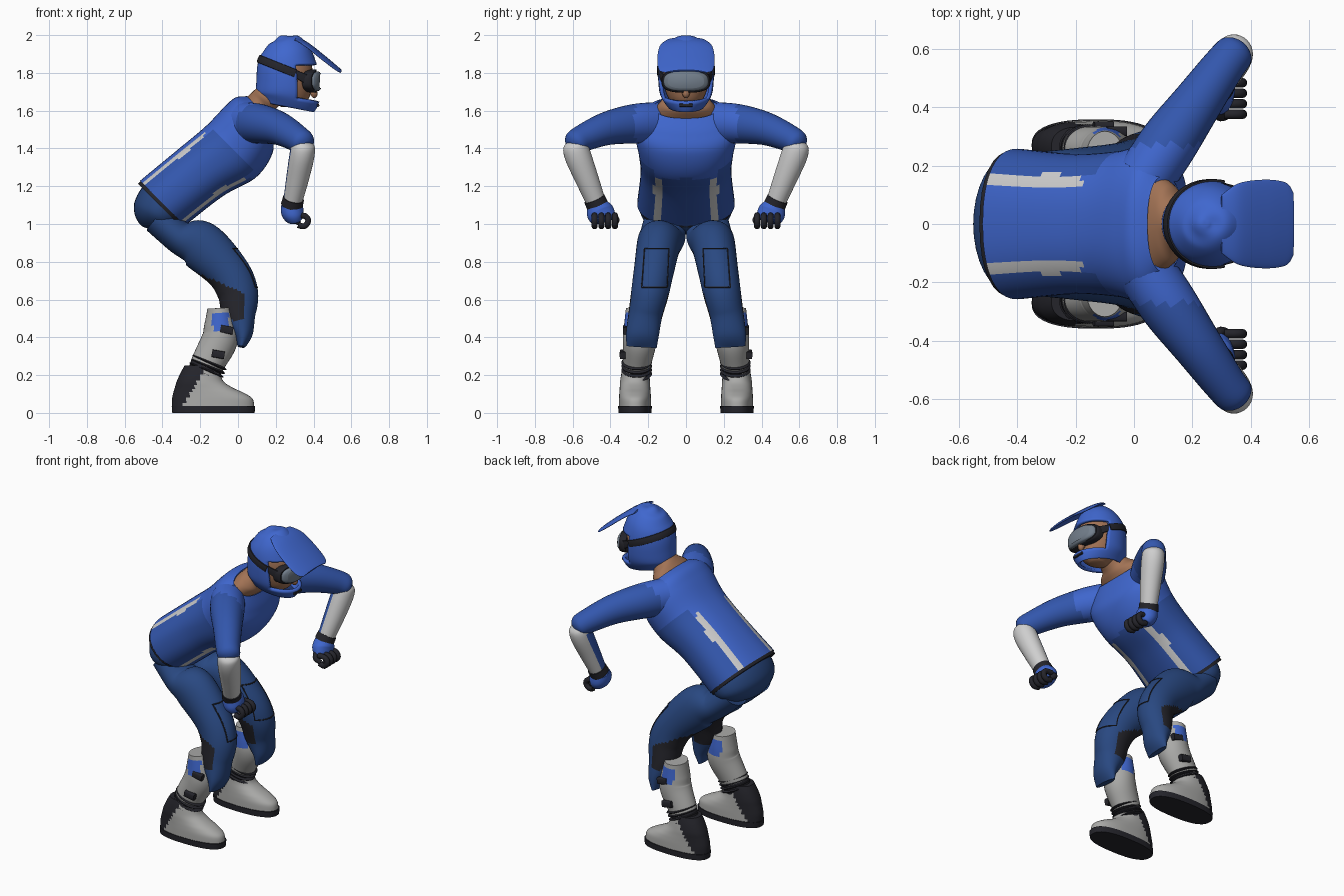
import bpy, bmesh, math
from mathutils import Vector
from mathutils.bvhtree import BVHTree

if "Cube" in bpy.data.objects:
    bpy.data.objects.remove(bpy.data.objects["Cube"])

X, Y, Z = Vector((1, 0, 0)), Vector((0, 1, 0)), Vector((0, 0, 1))
built = []


def material(name, *rgb):
    mat = bpy.data.materials.new(name)
    mat.use_nodes = True
    colour = (*rgb, 1)
    mat.diffuse_color = colour
    mat.node_tree.nodes["Principled BSDF"].inputs["Base Color"].default_value = colour
    return mat


blue = material("bright blue", .05, .135, .62)
deep = material("deep blue", .033, .095, .42)
navy = material("navy cloth", .022, .065, .22)
white = material("white", .62, .62, .62)
grey = material("boot grey", .4, .4, .39)
dark = material("charcoal", .018, .018, .024)
skin = material("skin", .36, .17, .09)
glass = material("lens grey", .17, .21, .26)


def smooth_rows(rows, k):
    """Catmull-Rom interpolation of (x, y, z, side radius, depth radius)."""
    rows = [Vector(r) for r in rows]
    out = []
    for i in range(len(rows) - 1):
        a, b, c, d = (rows[min(max(j, 0), len(rows) - 1)] for j in range(i - 1, i + 3))
        for step in range(k):
            t = step / k
            out.append((b * 2 + (c - a) * t + (a * 2 - b * 5 + c * 4 - d) * t ** 2
                        + (b * 3 - a - c * 3 + d) * t ** 3) / 2)
    return out + [rows[-1]]


def loft(name, rows, mats, rule=None, hint=Y, n=32, k=6, power=2, caps=True,
         keep=None, bend=None, axis=None):
    """Skin elliptical rings along a smooth path, square to it or to a fixed axis."""
    rows = smooth_rows(rows, k)
    centres = [Vector(r[:3]) for r in rows]
    bm = bmesh.new()
    rings = []
    for i, row in enumerate(rows):
        along = axis or centres[min(i + 1, len(rows) - 1)] - centres[max(i - 1, 0)]
        along = along.normalized()
        side = (hint - along * hint.dot(along)).normalized()
        depth = along.cross(side)
        ring = []
        for j in range(n):
            c, s = math.cos(math.tau * j / n), math.sin(math.tau * j / n)
            u = math.copysign(abs(c) ** (2 / power), c) * row[3]
            v = math.copysign(abs(s) ** (2 / power), s) * row[4]
            p = centres[i] + side * u + depth * v
            ring.append(bm.verts.new(bend(p) if bend else p))
        rings.append(ring)
    for low, high in zip(rings, rings[1:]):
        for j in range(n):
            m = (j + 1) % n
            bm.faces.new((low[j], low[m], high[m], high[j]))
    if caps:
        bm.faces.new(rings[0])
        bm.faces.new(rings[-1])
    bmesh.ops.recalc_face_normals(bm, faces=bm.faces)
    if keep:
        gone = [f for f in bm.faces if not keep(f.calc_center_median())]
        bmesh.ops.delete(bm, geom=gone, context='FACES')
    if rule:
        bm.normal_update()
        for f in bm.faces:
            f.material_index = rule(f.calc_center_median(), f.normal)
    mesh = bpy.data.meshes.new(name)
    bm.to_mesh(mesh)
    bm.free()
    for mat in mats:
        mesh.materials.append(mat)
    obj = bpy.data.objects.new(name, mesh)
    bpy.context.collection.objects.link(obj)
    built.append(obj)
    return obj


def surface(obj):
    mesh = obj.data
    return BVHTree.FromPolygons([v.co for v in mesh.vertices],
                                [list(p.vertices) for p in mesh.polygons])


# Jersey: white stripes front and back, deeper blue flanks
def jersey_rule(p, n):
    back, y = n.z > n.x, abs(p.y)
    low = p.x < -.18 if back else p.z < 1.24
    if low and .125 < y < .17:
        return 2
    if p.x + p.z < 1.38 and (y > .17 or (not back and low)):
        return 1
    return 0


loft("jersey", [(-.4, 0, 1.11, .258, .168), (-.2, 0, 1.27, .24, .172),
                (-.04, 0, 1.38, .25, .19), (.055, 0, 1.495, .27, .178),
                (.085, 0, 1.57, .235, .14), (.105, 0, 1.618, .165, .083)],
     [blue, deep, white], jersey_rule, n=64, k=8, power=2.3, caps=False, axis=X + Z)
loft("hem_band", [(-.413, 0, 1.097, .252, .165), (-.39, 0, 1.12, .252, .164)], [dark], power=2.3)
loft("trouser_seat", [(-.35, 0, 1.15, .23, .15), (-.4, 0, 1.085, .245, .15),
                      (-.43, 0, 1.03, .225, .135), (-.45, 0, .985, .15, .09),
                      (-.455, 0, .97, .06, .04)], [navy])

# Neck and head
loft("neck", [(.095, 0, 1.608, .162, .08), (.125, 0, 1.638, .135, .078),
              (.155, 0, 1.67, .085, .075), (.23, 0, 1.74, .075, .075)], [skin], axis=X + Z)
loft("head", [(.275, 0, 1.62, .04, .05), (.275, 0, 1.66, .09, .1), (.27, 0, 1.75, .12, .125),
              (.265, 0, 1.85, .115, .12), (.26, 0, 1.92, .06, .06)], [skin])
loft("nose", [(.385, 0, 1.74, .014, .012), (.4, 0, 1.69, .02, .022),
              (.39, 0, 1.675, .01, .01)], [skin], n=12)

# Helmet with an open face and an open base
base = Vector((.255, 0, 1.62))
helmet = loft("helmet", [(*base, .095, .15), (.265, 0, 1.68, .135, .17),
                         (.265, 0, 1.76, .147, .168), (.26, 0, 1.84, .145, .158),
                         (.26, 0, 1.91, .125, .132), (.255, 0, 1.965, .085, .092),
                         (.25, 0, 1.99, .04, .045), (.25, 0, 1.998, .008, .008)],
              [blue], n=64, keep=lambda p: (p - base).length > .03
              and not (p.x > .31 and 1.655 < p.z < 1.845))
shell = surface(helmet)
thick = helmet.modifiers.new("shell", 'SOLIDIFY')
thick.thickness, thick.offset = .018, -1

# Goggle strap wrapped around the shell
tilt = Vector((.37, 0, .93)).normalized()
forward = Y.cross(tilt)
strap = []
for step in range(-36, 37):
    a = math.pi + step * math.radians(3)
    hit = shell.ray_cast(Vector((.26, 0, 1.815)), forward * math.cos(a) + Y * math.sin(a))[0]
    if hit:
        strap.append((*hit, .021, .007))
loft("goggle_strap", strap, [dark], hint=tilt, n=12, k=1, power=4)


def wrap_face(p):
    return p - X * (2 * p.y ** 2)


loft("goggle_frame", [(.372, 0, 1.757, .128, .06), (.405, 0, 1.757, .13, .062),
                      (.42, 0, 1.757, .125, .058)], [dark], power=2.8, n=48, bend=wrap_face)
loft("goggle_lens", [(.412, 0, 1.756, .119, .053), (.43, 0, 1.756, .115, .05),
                     (.44, 0, 1.756, .095, .038)], [glass], power=2.8, n=48, bend=wrap_face)
loft("helmet_visor", [(.3, 0, 1.984, .1, .006), (.36, 0, 1.957, .14, .009),
                      (.45, 0, 1.888, .152, .009), (.52, 0, 1.832, .142, .007),
                      (.545, 0, 1.812, .11, .005)], [blue], power=2.8, n=48,
     bend=lambda p: p - Z * (.9 * p.y ** 2))
loft("chin_vent", [(.424, -.035, 1.628, .009, .007), (.424, .035, 1.628, .009, .007)],
     [dark], hint=Z, n=8)


def knee_rule(p, n):
    return int(.49 < p.z < .645 - .45 * p.x and p.x < .035)


def foot_rule(p, n):
    return int(p.x < -.29 + .6 * (p.z - .04))


for s, label in ((1, "left_"), (-1, "right_")):
    def limb(name, rows, *args, **kw):
        return loft(label + name, [(x, y * s, z, a, b) for x, y, z, a, b in rows], *args, **kw)

    limb("strap_end", [(.3, .137, 1.797, .02, .006), (.335, .128, 1.78, .022, .006),
                       (.365, .115, 1.765, .026, .008)], [dark], hint=Z, n=12, power=4)

    # Arm
    limb("sleeve", [(.04, .16, 1.535, .11, .1), (.12, .28, 1.53, .104, .1),
                    (.22, .42, 1.505, .088, .085), (.31, .545, 1.455, .072, .072),
                    (.35, .592, 1.425, .062, .064), (.365, .61, 1.412, .03, .03)],
         [deep, blue], lambda p, n: int(abs(p.y) < .27), hint=Z)
    limb("forearm", [(.35, .595, 1.445, .03, .03), (.345, .588, 1.42, .062, .06),
                     (.338, .572, 1.36, .07, .066), (.315, .525, 1.24, .062, .06),
                     (.29, .478, 1.12, .052, .05)], [white, deep],
         lambda p, n: int(-n.x - .5 * s * n.y > .75 and p.z < 1.4))
    limb("glove_cuff", [(.294, .486, 1.135, .057, .056), (.285, .469, 1.098, .059, .058)], [dark])

    # Hand with curled fingers
    limb("glove", [(.284, .472, 1.105, .055, .055), (.288, .455, 1.065, .073, .06),
                   (.3, .437, 1.03, .067, .046), (.305, .432, 1.015, .05, .025)], [blue])
    for i in range(4):
        y = .376 + .036 * i
        limb("finger_" + str(i + 1), [(x, y, z, .0165, .0165) for x, z in
             ((.31, 1.045), (.355, 1.042), (.372, 1.015), (.35, .988), (.318, .995))],
             [dark], n=10, k=3)
    limb("thumb", [(.28, .4, 1.05, .02, .02), (.295, .37, 1.025, .018, .018),
                   (.325, .375, 1.005, .014, .014)], [dark], n=10, hint=X)

    # Trouser leg with a seamed knee panel
    leg = limb("trouser_leg", [(-.42, .11, 1.03, .11, .09), (-.31, .125, .93, .122, .088),
                               (-.2, .145, .888, .115, .13), (-.06, .17, .755, .106, .115),
                               (-.002, .19, .64, .1, .108), (.005, .215, .52, .09, .09),
                               (.025, .23, .42, .087, .055), (.018, .235, .35, .08, .02)],
               [navy, dark], knee_rule, n=40, k=8)
    cloth = surface(leg)
    corners = [(.09, .87), (.22, .87), (.235, .665), (.1, .665), (.09, .87)]
    seam = []
    for (y, z), (v, w) in zip(corners, corners[1:]):
        for t in range(9):
            f = t / 8
            hit = cloth.ray_cast(Vector((1, s * (y + (v - y) * f), z + (w - z) * f)), -X)[0]
            if hit and (not seam or (hit - Vector(seam[-1][:3])).length > .001):
                seam.append((*hit, .004, .004))
    loft(label + "knee_seam", seam, [dark], hint=X + Z, n=6, k=1)

    # Boot
    def boot_rule(p, n):
        if .13 < p.z + .45 * (p.x + .17) < .25:
            return 1
        return 2 if .43 < p.z < .53 and abs(n.y) > .4 and -.135 < p.x < -.05 else 0

    limb("boot_shaft", [(-.1, .24, .555, .078, .062), (-.095, .24, .46, .088, .085),
                        (-.1, .245, .38, .09, .096), (-.165, .26, .25, .074, .088),
                        (-.2, .268, .12, .07, .085)], [grey, dark, blue], boot_rule, k=12)
    for i in range(4):
        x, z = -.178 + .008 * i, .2 + .02 * i
        limb("ankle_rib_" + str(i + 1), [(x, .261, z, .07, .086),
             (x + .003, .261, z + .007, .081, .098), (x + .006, .261, z + .014, .07, .086)],
             [dark], k=3)
    limb("boot_foot", [(-.132, .27, .034, .086, .218), (-.136, .27, .075, .085, .213),
                       (-.155, .27, .105, .083, .188), (-.18, .27, .132, .081, .155),
                       (-.2, .27, .165, .079, .125), (-.2, .268, .21, .074, .105),
                       (-.195, .266, .25, .066, .088)], [grey, dark], foot_rule,
         power=2.3, n=48, axis=Z)
    limb("boot_sole", [(-.13, .27, 0, .088, .218), (-.13, .27, .036, .089, .221)],
         [dark], power=2.5, n=48, k=1)
    for i, (x, y, z) in enumerate(((-.06, .318, .44), (-.105, .335, .31))):
        limb("boot_buckle_" + str(i + 1), [(x - .033, y, z + .006, .016, .02),
             (x + .033, y, z - .006, .016, .02)], [dark], power=5, n=16, k=1)

# Smooth shading with crisp edges
bpy.ops.object.select_all(action='DESELECT')
for obj in built:
    obj.select_set(True)
bpy.context.view_layer.objects.active = built[0]
bpy.ops.object.shade_smooth_by_angle(angle=math.radians(40))
